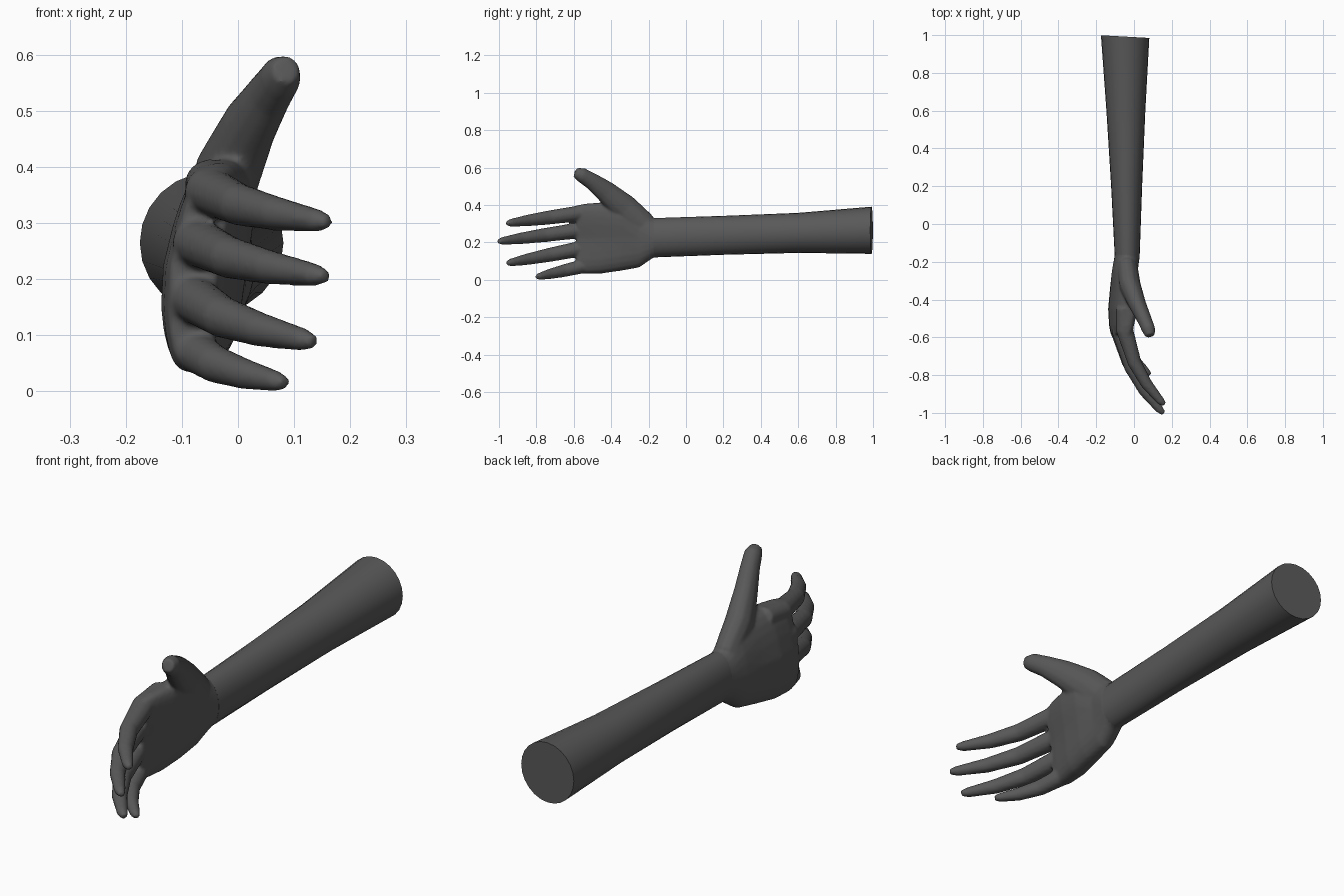
import bpy, bmesh, math
from mathutils import Vector

if "Cube" in bpy.data.objects:
    bpy.data.objects.remove(bpy.data.objects["Cube"])

grey = bpy.data.materials.new("dark grey")
grey.diffuse_color = (0.1, 0.1, 0.1, 1)
grey.use_nodes = True
grey.node_tree.nodes["Principled BSDF"].inputs["Base Color"].default_value = grey.diffuse_color


def spow(v, e):
    return math.copysign(abs(v) ** e, v)


def skin(bm, rings, fan=False):
    """Bridge rings of points into a closed tube."""
    vs = [[bm.verts.new(p) for p in r] for r in rings]
    n = len(vs[0])
    for a, b in zip(vs, vs[1:]):
        for i in range(n):
            bm.faces.new((a[i], a[(i + 1) % n], b[(i + 1) % n], b[i]))
    for r in (vs[0], vs[-1]):
        if fan:
            c = bm.verts.new(sum((v.co for v in r), Vector()) / n)
            for i in range(n):
                bm.faces.new((r[i], r[(i + 1) % n], c))
        else:
            bm.faces.new(r)


def section(y, cx, cz, rx, rz, n, power=2.0, shear=0.0):
    """Rounded cross-section in the xz plane."""
    pts = []
    for i in range(n):
        a = 2 * math.pi * i / n
        z = cz + rz * spow(math.sin(a), 2 / power)
        x = cx + rx * spow(math.cos(a), 2 / power) + shear * max(0, z - 0.2)
        pts.append(Vector((x, y, z)))
    return pts


def limb(bm, path, radii, n=12):
    """Tube along a path; radii = (width, thickness) per point."""
    path = [Vector(p) for p in path]
    rings = []
    for i, p in enumerate(path):
        t = (path[min(i + 1, len(path) - 1)] - path[max(i - 1, 0)]).normalized()
        up = Vector((0, 0, 1))
        side = (up - t * up.dot(t)).normalized()
        other = t.cross(side)
        w, h = radii[i]
        rings.append([p + side * w * math.sin(2 * math.pi * k / n)
                      + other * h * math.cos(2 * math.pi * k / n) for k in range(n)])
    skin(bm, rings)


def finish(bm, name):
    bmesh.ops.recalc_face_normals(bm, faces=bm.faces)
    me = bpy.data.meshes.new(name)
    bm.to_mesh(me)
    bm.free()
    me.materials.append(grey)
    ob = bpy.data.objects.new(name, me)
    bpy.context.collection.objects.link(ob)
    return ob


# forearm: tapering tube with a slightly slanted flat end
bm = bmesh.new()
rings = [section(*s, 24) for s in [
    (0.992, -0.047, 0.265, 0.128, 0.126),
    (0.60, -0.043, 0.251, 0.103, 0.107),
    (0.20, -0.039, 0.238, 0.082, 0.104),
    (-0.17, -0.036, 0.225, 0.066, 0.105)]]
for p in rings[0]:
    p.y -= 0.055 * (p.x + 0.047)
skin(bm, rings, fan=True)
arm = finish(bm, "forearm")
bpy.context.view_layer.objects.active = arm
arm.select_set(True)
bpy.ops.object.shade_smooth_by_angle(angle=math.radians(40))

# palm
bm = bmesh.new()
skin(bm, [section(*s) for s in [
    (-0.13, -0.036, 0.225, 0.062, 0.101, 24, 2.0, 0.0),
    (-0.175, -0.037, 0.225, 0.067, 0.107, 24, 2.0, 0.0),
    (-0.25, -0.052, 0.222, 0.067, 0.156, 24, 2.2, 0.1),
    (-0.35, -0.060, 0.230, 0.070, 0.182, 24, 2.5, 0.2),
    (-0.45, -0.072, 0.224, 0.067, 0.190, 24, 2.8, 0.22),
    (-0.54, -0.080, 0.220, 0.053, 0.187, 24, 3.0, 0.22),
    (-0.585, -0.082, 0.220, 0.042, 0.178, 24, 3.0, 0.22)]])

# four fingers, curling toward the palm side: base, tip, thickness scale
profile = [(-0.3, 0), (0, 0), (0.44, 0.25), (0.73, 0.56), (0.95, 0.9), (1, 1)]
radii = [(0.042, 0.045), (0.043, 0.046), (0.038, 0.037),
         (0.031, 0.031), (0.021, 0.022), (0.012, 0.013)]
for base, tip, s in [
        ((-0.050, -0.56, 0.357), (0.162, -0.957, 0.302), 1.0),
        ((-0.072, -0.57, 0.265), (0.158, -1.003, 0.205), 1.0),
        ((-0.082, -0.56, 0.167), (0.136, -0.955, 0.089), 1.0),
        ((-0.082, -0.54, 0.075), (0.086, -0.798, 0.015), 0.9)]:
    b, d = Vector(base), Vector(tip) - Vector(base)
    limb(bm, [(b.x + d.x * fx, b.y + d.y * fy, b.z + d.z * fy) for fy, fx in profile],
         [(w * s, h * s) for w, h in radii])

# thumb
limb(bm, [(-0.035, -0.23, 0.29), (-0.020, -0.33, 0.385), (0.020, -0.43, 0.472),
          (0.055, -0.505, 0.528), (0.078, -0.56, 0.562), (0.086, -0.592, 0.574)],
     [(0.075, 0.055), (0.075, 0.057), (0.060, 0.046),
      (0.046, 0.039), (0.040, 0.036), (0.026, 0.026)])
hand = finish(bm, "hand")

# fuse palm, fingers and thumb into one smooth skin
m = hand.modifiers.new("fuse", 'REMESH')
m.mode = 'VOXEL'
m.voxel_size = 0.007
m.use_smooth_shade = True
m = hand.modifiers.new("soften", 'SMOOTH')
m.factor = 0.5
m.iterations = 6
